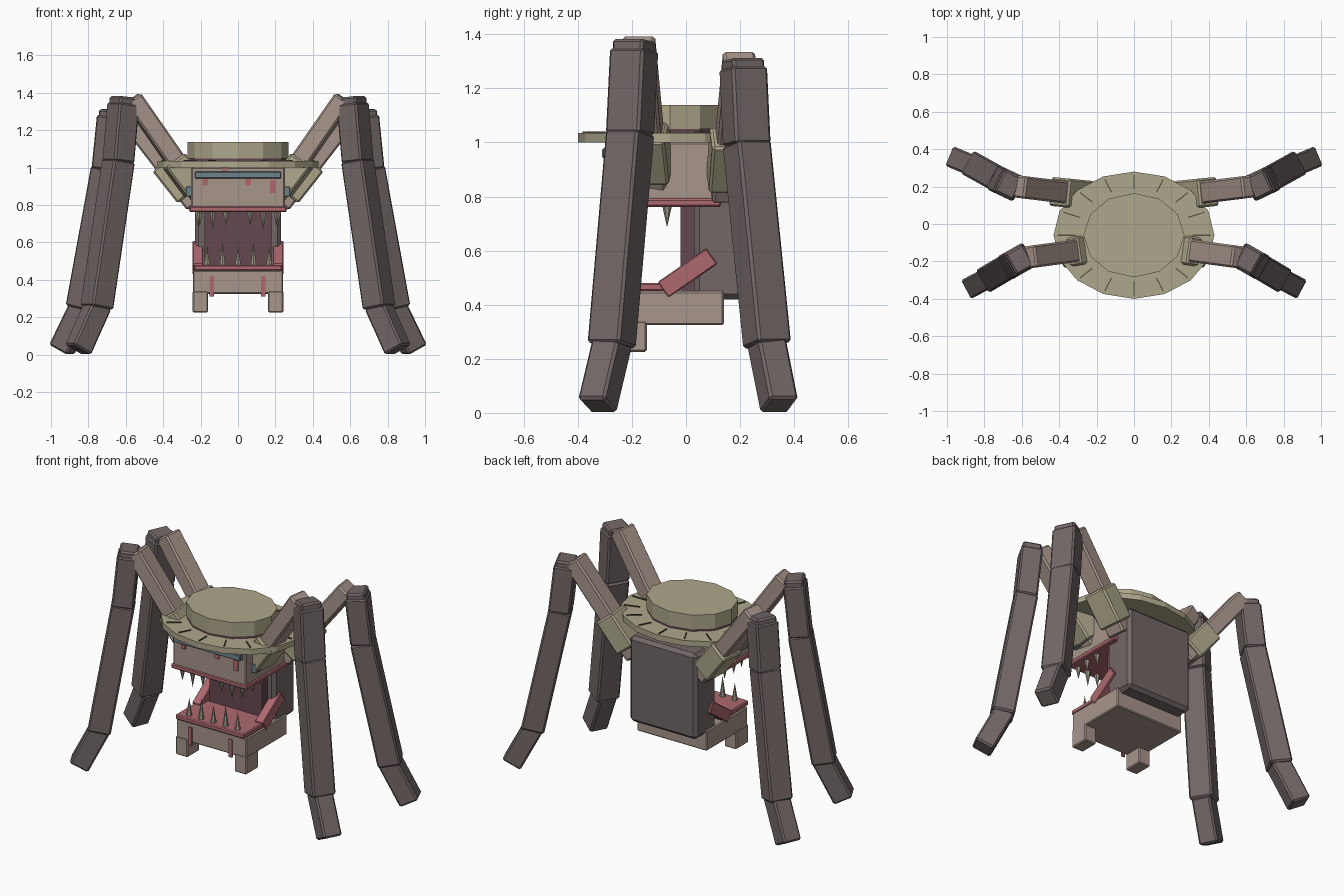
import bpy, bmesh, math
from mathutils import Vector, Matrix

cube = bpy.data.objects.get("Cube")
if cube:
    bpy.data.objects.remove(cube, do_unlink=True)


def material(name, rgb):
    m = bpy.data.materials.new(name)
    lin = [((c / 255 + 0.055) / 1.055) ** 2.4 for c in rgb] + [1]
    m.use_nodes = True
    m.diffuse_color = lin
    m.node_tree.nodes["Principled BSDF"].inputs["Base Color"].default_value = lin
    return m


KHAKI = material("khaki", (174, 167, 139))
SKIN = material("dusty_skin", (167, 149, 139))
LEG = material("dark_brown", (114, 103, 102))
PINK = material("gum_pink", (174, 105, 111))
PLUM = material("mouth_plum", (100, 72, 80))
TEAL = material("dull_teal", (110, 132, 137))
TOOTH = material("tooth", (156, 151, 132))
CREASE = material("crease", (84, 79, 64))


def add(name, bm, mat, bevel=0):
    me = bpy.data.meshes.new(name)
    bm.to_mesh(me)
    bm.free()
    me.materials.append(mat)
    ob = bpy.data.objects.new(name, me)
    bpy.context.collection.objects.link(ob)
    if bevel:
        mod = ob.modifiers.new("bevel", "BEVEL")
        mod.width = bevel
        mod.segments = 1
    return ob


def box(name, mat, x, y, z, bevel=0.006):
    """Axis-aligned box from (min, max) ranges."""
    bm = bmesh.new()
    bmesh.ops.create_cube(bm, size=1)
    for v in bm.verts:
        v.co = [(r[0] + r[1]) / 2 + c * (r[1] - r[0]) for c, r in zip(v.co, (x, y, z))]
    return add(name, bm, mat, bevel)


def beam(name, mat, a, b, depth, width, bevel=0.01):
    """Box from point a to point b; width is measured horizontally."""
    a, b = Vector(a), Vector(b)
    axis = (b - a).normalized()
    side = axis.cross(Vector((0, 0, 1))).normalized()
    out = side.cross(axis)
    rot = Matrix((out, side, axis)).transposed().to_4x4()
    bm = bmesh.new()
    bmesh.ops.create_cube(bm, size=1)
    bmesh.ops.scale(bm, vec=(depth, width, (b - a).length), verts=bm.verts)
    bmesh.ops.transform(bm, matrix=Matrix.Translation((a + b) / 2) @ rot, verts=bm.verts)
    return add(name, bm, mat, bevel)


def disc(name, mat, rx, ry, z0, z1, sides):
    """Elliptical prism on the hat axis."""
    bm = bmesh.new()
    bmesh.ops.create_cone(bm, cap_ends=True, segments=sides, radius1=1, radius2=1, depth=1)
    bmesh.ops.scale(bm, vec=(rx, ry, z1 - z0), verts=bm.verts)
    bmesh.ops.translate(bm, vec=(0, HAT_Y, (z0 + z1) / 2), verts=bm.verts)
    return add(name, bm, mat)


def tooth(name, x, y, z, height, r=0.018):
    """Pointed cone; a negative height hangs down."""
    bm = bmesh.new()
    bmesh.ops.create_cone(bm, cap_ends=True, segments=6, radius1=r, radius2=0, depth=abs(height))
    if height < 0:
        bmesh.ops.rotate(bm, matrix=Matrix.Rotation(math.pi, 3, "X"), verts=bm.verts)
    bmesh.ops.translate(bm, vec=(x, y, z + height / 2), verts=bm.verts)
    return add(name, bm, TOOTH)


# Hat
HAT_Y = -0.06
disc("hat_brim", KHAKI, 0.43, 0.34, 1.0, 1.035, 16)
disc("hat_band", PLUM, 0.265, 0.22, 1.03, 1.055, 12)
disc("hat_crown", KHAKI, 0.27, 0.225, 1.05, 1.138, 12)
for i in range(16):
    t = math.tau * i / 16
    c, s = 0.43 * math.cos(t), 0.34 * math.sin(t)
    beam("brim_crease", CREASE, (c * 0.73, HAT_Y + s * 0.73, 1.037),
         (c * 0.95, HAT_Y + s * 0.95, 1.037), 0.008, 0.006, 0)

# Head, upper jaw and visor
box("head", SKIN, (-0.25, 0.25), (-0.28, 0.125), (0.78, 1.0))
box("upper_gum", PINK, (-0.26, 0.26), (-0.285, 0.13), (0.762, 0.792))
box("visor", TEAL, (-0.23, 0.23), (-0.31, -0.27), (0.942, 0.978), 0.004)
for s in (-1, 1):
    x = sorted((s * 0.24, s * 0.28))
    box("side_stud", TEAL, x, (-0.22, -0.16), (0.845, 0.9), 0.004)

# Back of the body and the throat
box("body_back", LEG, (-0.23, 0.23), (0.03, 0.232), (0.42, 0.95), 0.02)
box("throat", PLUM, (-0.18, 0.18), (-0.02, 0.035), (0.43, 0.78), 0)

# Lower jaw
box("lower_jaw", SKIN, (-0.24, 0.24), (-0.262, 0.14), (0.325, 0.45))
box("lower_gum", PINK, (-0.235, 0.235), (-0.278, -0.02), (0.45, 0.48))
for s in (-1, 1):
    box("jaw_foot", SKIN, sorted((s * 0.16, s * 0.242)), (-0.265, -0.145), (0.226, 0.34))
    beam("cheek_strap", PINK, (s * 0.215, -0.085, 0.455), (s * 0.215, 0.095, 0.58), 0.07, 0.056, 0.004)

# Scars, as (x, bottom, top) on the face fronts
for x, lo, hi in ((-0.175, 0.905, 0.945), (0.055, 0.905, 0.945), (0.185, 0.865, 0.935), (-0.07, 0.98, 1.0)):
    box("face_scar", PINK, (x - 0.015, x + 0.015), (-0.288, -0.279), (lo, hi), 0)
for x in (-0.14, 0.135):
    box("jaw_scar", PINK, (x - 0.012, x + 0.012), (-0.27, -0.261), (0.31, 0.42), 0)

# Teeth
for i in range(5):
    tooth("lower_tooth", (i - 2) * 0.083, -0.24, 0.475, 0.11 + 0.02 * (i % 2))
for s in (-1, 1):
    for i in range(3):
        tooth("upper_tooth", s * (0.065 + 0.07 * i), -0.25, 0.766, -0.08 - 0.02 * (i % 2))
    for y in (-0.16, -0.07):
        tooth("upper_side_tooth", s * 0.215, y, 0.766, -0.08)

# Legs: shoulder, socket end, elbow, knee top, mid joint, ankle, toe
LEGS = {
    "front": [(0.21, -0.13, 0.86), (0.345, -0.15, 1.04), (0.565, -0.178, 1.37),
              (0.61, -0.19, 1.378), (0.64, -0.207, 1.03), (0.755, -0.275, 0.25), (0.855, -0.328, 0.026)],
    "back": [(0.25, 0.155, 0.83), (0.40, 0.17, 1.02), (0.62, 0.2, 1.31),
             (0.668, 0.21, 1.308), (0.70, 0.225, 0.99), (0.835, 0.3, 0.25), (0.943, 0.345, 0.026)],
}
for name, pts in LEGS.items():
    for s, side in ((1, "left"), (-1, "right")):
        p = [Vector((s * x, y, z)) for x, y, z in pts]
        tag = name + "_" + side + "_"
        beam(tag + "arm", SKIN, p[0].lerp(p[2], -0.06), p[2], 0.098, 0.12)
        beam(tag + "socket", KHAKI, p[0].lerp(p[1], 0.1), p[1], 0.13, 0.155)
        beam(tag + "knee_cap", LEG, p[3], p[3].lerp(p[4], 0.15), 0.11, 0.13)
        beam(tag + "upper_leg", LEG, p[3].lerp(p[4], 0.1), p[4], 0.125, 0.145)
        beam(tag + "lower_leg", LEG, p[4].lerp(p[5], -0.01), p[5], 0.133, 0.14)
        beam(tag + "foot", LEG, p[5].lerp(p[6], -0.08), p[6], 0.118, 0.113)
